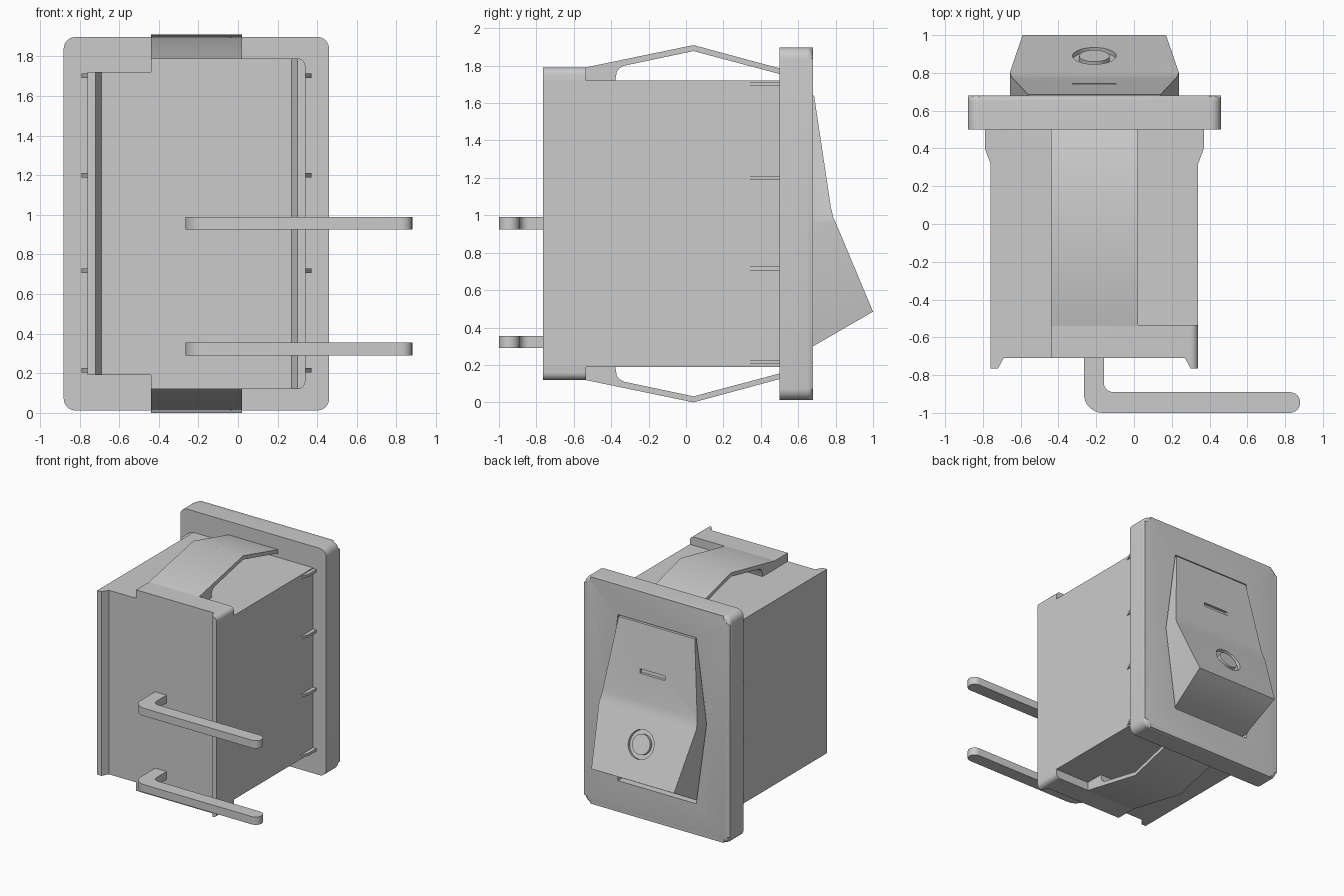
import bpy, bmesh, math
from mathutils import Vector, Matrix

cube = bpy.data.objects.get("Cube")
if cube:
    bpy.data.objects.remove(cube, do_unlink=True)

grey = bpy.data.materials.new("light_grey_plastic")
grey.use_nodes = True
GREY = (0.6, 0.6, 0.6, 1)
grey.diffuse_color = GREY
grey.node_tree.nodes["Principled BSDF"].inputs["Base Color"].default_value = GREY

MID_X, MID_Z = -0.21, 0.955


def finish(name, bm):
    """Turn a bmesh into a grey object with smooth curves and sharp edges."""
    bmesh.ops.recalc_face_normals(bm, faces=bm.faces[:])
    mesh = bpy.data.meshes.new(name)
    bm.to_mesh(mesh)
    bm.free()
    obj = bpy.data.objects.new(name, mesh)
    bpy.context.collection.objects.link(obj)
    mesh.materials.append(grey)
    smooth(obj)
    return obj


def smooth(obj):
    bpy.ops.object.select_all(action='DESELECT')
    bpy.context.view_layer.objects.active = obj
    obj.select_set(True)
    bpy.ops.object.shade_smooth_by_angle(angle=math.radians(32))


def prism(name, points, axis, start, end, bevel=None):
    """Extrude a 2D outline along an axis; bevel = (edge rule, size, segments)."""
    place = {'x': lambda p, t: (t, p[0], p[1]),
             'y': lambda p, t: (p[0], t, p[1]),
             'z': lambda p, t: (p[0], p[1], t)}[axis]
    bm = bmesh.new()
    near = [bm.verts.new(place(p, start)) for p in points]
    far = [bm.verts.new(place(p, end)) for p in points]
    bm.faces.new(near)
    bm.faces.new(far[::-1])
    for i in range(len(points)):
        j = (i + 1) % len(points)
        bm.faces.new((near[i], far[i], far[j], near[j]))
    if bevel:
        rule, size, segments = bevel
        edges = [e for e in bm.edges if rule(*[v.co for v in e.verts])]
        bmesh.ops.bevel(bm, geom=edges, offset=size, segments=segments,
                        profile=0.5, affect='EDGES')
    return finish(name, bm)


def arc(cx, cy, r, a0, a1, n=8):
    return [(cx + r * math.cos(math.radians(a0 + (a1 - a0) * i / n)),
             cy + r * math.sin(math.radians(a0 + (a1 - a0) * i / n))) for i in range(n + 1)]


def boolean(obj, cutter, operation='DIFFERENCE'):
    cutter.hide_render = True
    mod = obj.modifiers.new("cut", 'BOOLEAN')
    mod.object, mod.operation, mod.solver = cutter, operation, 'EXACT'
    bpy.context.view_layer.objects.active = obj
    bpy.ops.object.modifier_apply(modifier=mod.name)
    bpy.data.objects.remove(cutter, do_unlink=True)
    smooth(obj)


def disc(name, centre, normal, radius, depth):
    bm = bmesh.new()
    turn = normal.to_track_quat('Z', 'Y').to_matrix().to_4x4()
    bmesh.ops.create_cone(bm, cap_ends=True, segments=40, radius1=radius, radius2=radius,
                          depth=depth, matrix=Matrix.Translation(centre) @ turn)
    return finish(name, bm)


def hexagon(end_half, mid_half, bottom, top):
    """Outline that is widest at mid height."""
    return [(MID_X - end_half, bottom), (MID_X + end_half, bottom), (MID_X + mid_half, MID_Z),
            (MID_X + end_half, top), (MID_X - end_half, top), (MID_X - mid_half, MID_Z)]


# Housing with two ridges along the terminal face
prism("housing", [(-0.76, 0.52), (-0.76, -0.765), (-0.72, -0.765), (-0.69, -0.71),
                  (0.27, -0.71), (0.3, -0.765), (0.34, -0.765), (0.34, 0.52)],
      'z', 0.19, 1.72)

# Taller rear block with rounded outer corners
prism("rear_block", [(-0.44, -0.535), (-0.44, -0.71), (0.27, -0.71), (0.3, -0.765),
                     (0.34, -0.765), (0.34, -0.535)], 'z', 0.12, 1.79,
      (lambda a, b: min(a.x, b.x) > 0.33 and abs(a.z - b.z) < 0.01, 0.04, 5))

# Spring clips above and below
clip = [(-0.54, 1.79), (0.04, 1.91), (0.51, 1.783), (0.51, 1.753), (0.04, 1.878),
        (-0.33, 1.80), (-0.355, 1.787), (-0.37, 1.768), (-0.38, 1.71), (-0.54, 1.71)]
prism("top_clip", clip, 'x', -0.44, 0.02)
prism("bottom_clip", [(y, 2 * MID_Z - z) for y, z in clip], 'x', -0.44, 0.02)

# Small wedge ribs on both sides
rib = [(0.33, 0.32), (0.34, 0.32), (0.37, 0.4), (0.37, 0.51), (0.33, 0.51)]
for i, z in enumerate((0.215, 0.717, 1.2, 1.702)):
    prism(f"left_rib_{i + 1}", rib, 'z', z - 0.011, z + 0.011)
    prism(f"right_rib_{i + 1}", [(2 * MID_X - x, y) for x, y in rib], 'z', z - 0.011, z + 0.011)

# Bent terminal pins with round tips
pin = ([(-0.16, -0.69), (-0.265, -0.69)] + arc(-0.165, -0.9, 0.1, 180, 270)
       + arc(0.825, -0.945, 0.055, -90, 90, 12) + arc(-0.11, -0.84, 0.05, 270, 180))
for name, z in (("lower_pin", 0.29), ("upper_pin", 0.925)):
    prism(name, pin, 'z', z, z + 0.065)

# Bezel plate with rounded corners, softened outer rim and rocker opening
r, w, h = 0.06, 0.67, 0.943
plate = []
for sx, sz, a in ((1, 1, 0), (-1, 1, 90), (-1, -1, 180), (1, -1, 270)):
    plate += arc(MID_X + sx * (w - r), MID_Z + sz * (h - r), r, a, a + 90, 6)
bezel = prism("bezel", plate, 'y', 0.5, 0.68,
              (lambda a, b: min(a.y, b.y) > 0.67, 0.03, 4))
boolean(bezel, prism("opening_cutter", hexagon(0.36, 0.455, 0.27, 1.65), 'y', 0.56, 0.8))

# Rocker: side profile trimmed to the tapered outline
rocker = prism("rocker", [(0.53, 1.64), (0.685, 1.64), (0.775, 1.04), (0.787, 0.99),
                          (0.805, 0.95), (1.0, 0.485), (0.68, 0.3), (0.53, 0.3)],
               'x', -0.9, 0.5)
boolean(rocker, prism("outline_cutter", hexagon(0.35, 0.447, 0.275, 1.645), 'y', 0.4, 1.2),
        'INTERSECT')

# Engraved bar and ring on the rocker
boolean(rocker, prism("bar_cutter", [(0.72, 1.253), (0.9, 1.253), (0.9, 1.288), (0.715, 1.288)],
                      'x', MID_X - 0.115, MID_X + 0.115))
normal = Vector((0, 0.465, 0.195)).normalized()
centre = Vector((MID_X, 0.89, 0.747))
boolean(rocker, disc("ring_cutter", centre, normal, 0.115, 0.05))
disc("ring_centre", centre - normal * 0.02, normal, 0.08, 0.04)
